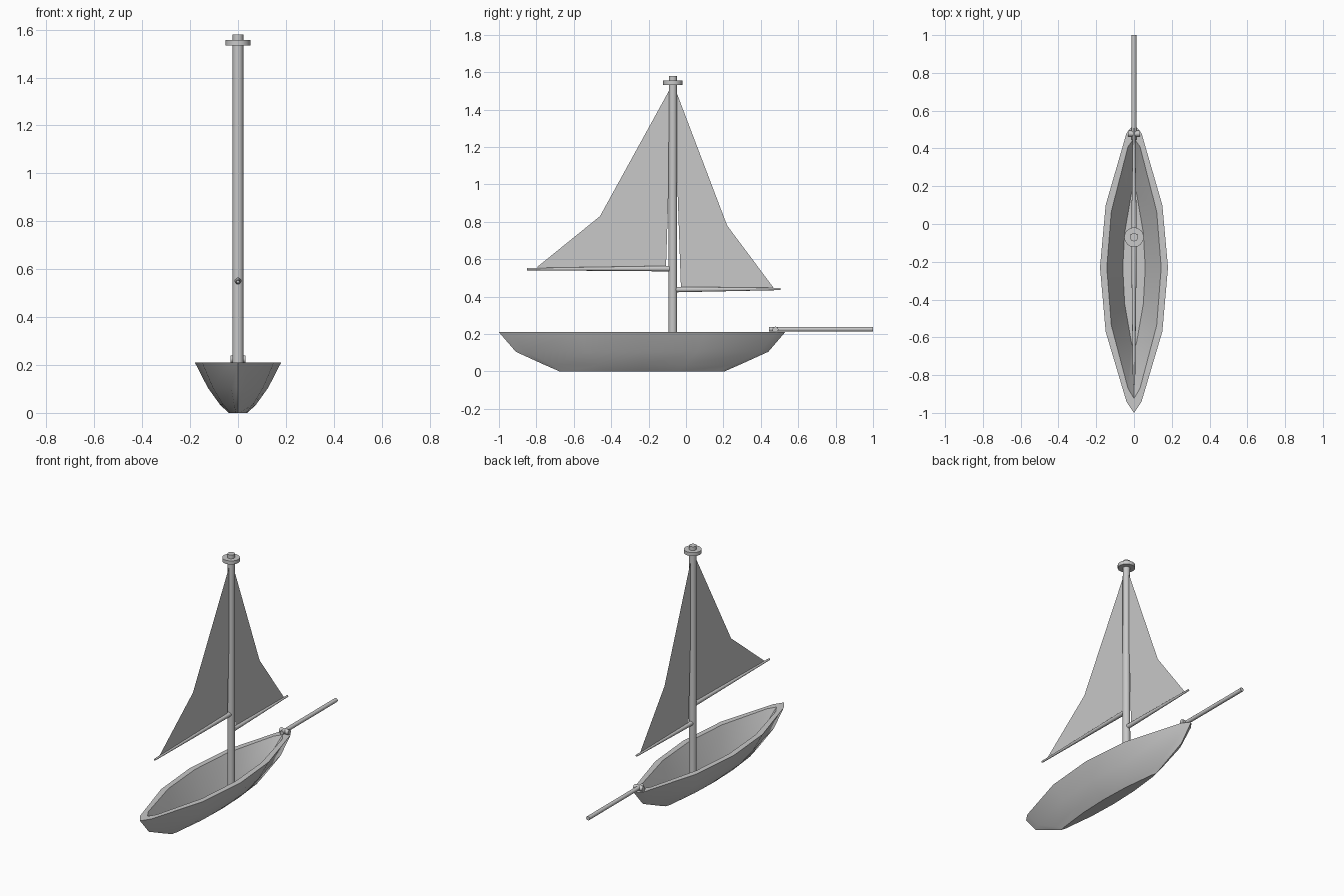
import bpy
import bmesh
import math
from mathutils import Vector

cube = bpy.data.objects.get("Cube")
if cube:
    bpy.data.objects.remove(cube, do_unlink=True)

# One plain grey for the whole boat
grey = bpy.data.materials.new("plain grey")
grey.use_nodes = True
colour = (0.58, 0.58, 0.58, 1)
grey.diffuse_color = colour
grey.node_tree.nodes["Principled BSDF"].inputs["Base Color"].default_value = colour

MAST_Y = -0.07
MID_Y = -0.235


def finish(name, bm, angle=40):
    bmesh.ops.recalc_face_normals(bm, faces=bm.faces)
    mesh = bpy.data.meshes.new(name)
    bm.to_mesh(mesh)
    bm.free()
    mesh.materials.append(grey)
    obj = bpy.data.objects.new(name, mesh)
    bpy.context.collection.objects.link(obj)
    bpy.ops.object.select_all(action='DESELECT')
    obj.select_set(True)
    bpy.context.view_layer.objects.active = obj
    bpy.ops.object.shade_smooth_by_angle(angle=math.radians(angle))
    return obj


def rod(name, start, end, r1, r2, sides=12):
    """Tapered round bar between two points."""
    start, end = Vector(start), Vector(end)
    bm = bmesh.new()
    bmesh.ops.create_cone(bm, cap_ends=True, segments=sides, radius1=r1,
                          radius2=r2, depth=(end - start).length)
    turn = Vector((0, 0, 1)).rotation_difference(end - start).to_matrix()
    bmesh.ops.rotate(bm, verts=bm.verts, matrix=turn)
    bmesh.ops.translate(bm, verts=bm.verts, vec=(start + end) / 2)
    return finish(name, bm)


def sail(name, points):
    """Flat sheet standing on the centre line, from (y, z) corners."""
    bm = bmesh.new()
    bm.faces.new([bm.verts.new((0, y, z)) for y, z in points])
    return finish(name, bm)


# Hull: the rim outline scaled down through outer rings, then the inner rim and floor
half = [(0, -1), (0.04, -0.94), (0.15, -0.57), (0.18, -0.23),
        (0.15, 0.10), (0.04, 0.48), (0, 0.53)]
outline = half + [(-x, y) for x, y in half[-2:0:-1]]
# each ring: width scale, length scale, height
rings = [(0.22, 0.575, 0), (0.42, 0.68, 0.035), (0.70, 0.882, 0.105),
         (1, 1, 0.21), (0.80, 0.90, 0.21), (0.33, 0.56, 0.04)]
bm = bmesh.new()
loops = [[bm.verts.new((x * sx, MID_Y + (y - MID_Y) * sy, z)) for x, y in outline]
         for sx, sy, z in rings]
n = len(outline)
for low, high in zip(loops, loops[1:]):
    for i in range(n):
        j = (i + 1) % n
        bm.faces.new((low[i], low[j], high[j], high[i]))
bm.faces.new(loops[0][::-1])
bm.faces.new(loops[-1])
finish("hull", bm)

# Mast and its top disc
rod("mast", (0, MAST_Y, 0.035), (0, MAST_Y, 1.58), 0.023, 0.022, 16)
rod("mast_disc", (0, MAST_Y, 1.533), (0, MAST_Y, 1.556), 0.052, 0.052, 16)

# Booms
rod("front_boom", (0, MAST_Y, 0.55), (0, -0.85, 0.547), 0.015, 0.006)
rod("rear_boom", (0, MAST_Y, 0.438), (0, 0.505, 0.441), 0.015, 0.006)

# Sails
sail("front_sail", [(-0.075, 1.53), (-0.46, 0.83), (-0.80, 0.555), (-0.107, 0.555)])
sail("rear_sail", [(-0.065, 1.53), (0.22, 0.78), (0.47, 0.445), (-0.027, 0.445)])

# Stern spar with its cross pin
rod("stern_spar", (0, 0.445, 0.226), (0, 1.0, 0.226), 0.013, 0.013)
rod("spar_pin", (-0.032, 0.478, 0.224), (0.032, 0.478, 0.224), 0.016, 0.016)
